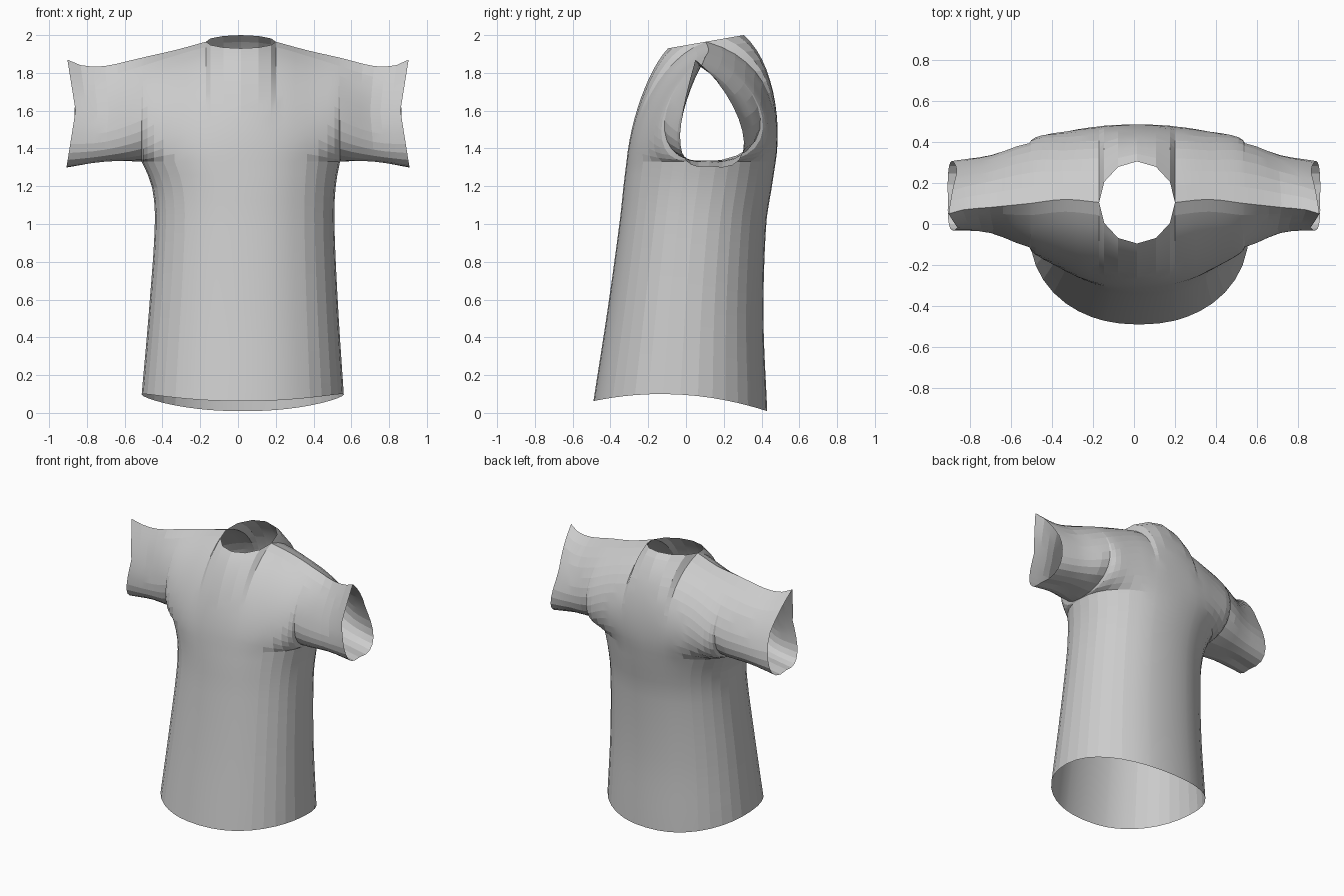
import bpy
import bmesh
import math

default_cube = bpy.data.objects.get("Cube")
if default_cube:
    bpy.data.objects.remove(default_cube, do_unlink=True)

ARMPIT_X, ARMPIT_Z = 0.525, 1.33
NECK_X, NECK_Y, NECK_WIDTH, NECK_DEPTH = 0.0, 0.105, 0.185, 0.2
CUFF_X = 0.86

# Torso rings: height, centre x, half width, front y, back y
TORSO = [
    (0.0, 0.025, 0.535, -0.49, 0.43),
    (0.5, 0.03, 0.5, -0.415, 0.41),
    (1.0, 0.035, 0.475, -0.35, 0.425),
    (1.2, 0.03, 0.488, -0.33, 0.455),
    (1.33, 0.015, 0.525, -0.315, 0.475),
]
# Chest and sleeve curve handles: distance from centre, lower y z, upper y z
FRONT = [
    (0.0, -0.295, 1.55, -0.2, 1.82),
    (0.2, -0.28, 1.53, -0.15, 1.87),
    (0.35, -0.25, 1.48, -0.13, 1.82),
    (0.525, -0.22, 1.34, -0.14, 1.72),
    (0.7, -0.14, 1.28, -0.04, 1.62),
    (0.86, -0.12, 1.26, -0.02, 1.62),
]
BACK = [
    (0.0, 0.51, 1.55, 0.46, 1.87),
    (0.2, 0.515, 1.54, 0.46, 1.87),
    (0.35, 0.53, 1.48, 0.43, 1.83),
    (0.525, 0.55, 1.33, 0.44, 1.76),
    (0.7, 0.45, 1.28, 0.37, 1.68),
    (0.86, 0.45, 1.24, 0.29, 1.68),
]
# Shoulder ridge and underarm line: distance from centre, y, z
RIDGE = [
    (0.185, 0.105, 1.965), (0.35, 0.12, 1.92), (0.525, 0.1, 1.88),
    (0.7, 0.08, 1.835), (0.8, 0.07, 1.84), (0.86, 0.05, 1.87),
]
UNDERARM = [(0.525, 0.08, 1.33), (0.7, 0.12, 1.335), (0.86, 0.12, 1.305)]


def sample(keys, x):
    """Smooth interpolation of a table of keys."""
    x = min(max(x, keys[0][0]), keys[-1][0])
    i = 0
    while i < len(keys) - 2 and x > keys[i + 1][0]:
        i += 1

    def slope(k, c):
        if k == 0 and keys[0][0] == 0:
            return 0 if keys is not TORSO else (keys[1][c] - keys[0][c]) / keys[1][0]
        a, b = keys[max(k - 1, 0)], keys[min(k + 1, len(keys) - 1)]
        return (b[c] - a[c]) / (b[0] - a[0])

    p, q = keys[i], keys[i + 1]
    h = q[0] - p[0]
    t = (x - p[0]) / h
    return [
        p[c] * (2 * t**3 - 3 * t**2 + 1) + q[c] * (3 * t**2 - 2 * t**3)
        + h * (slope(i, c) * (t**3 - 2 * t**2 + t) + slope(i + 1, c) * (t**3 - t**2))
        for c in range(1, len(p))
    ]


def torso_point(u, v, side):
    """Point on the torso: u across, v from hem to armpit."""
    cx, half, yf, yb = sample(TORSO, v * ARMPIT_Z)
    bulge = max(0, 1 - abs(u) ** 2.15) ** (1 / 2.15)
    y = (yf + yb) / 2 + side * bulge * (yb - yf) / 2
    hem = 0.1 - 0.29 * (y + 0.13) ** 2
    return (cx + u * half, y, hem + (ARMPIT_Z - hem) * v)


def upper_point(x, t, side):
    """Point on the chest, shoulder or sleeve: t from underarm to ridge."""
    d = abs(x)
    if d < ARMPIT_X:
        bottom = torso_point(x / ARMPIT_X, 1, side)[1:]
    else:
        bottom = sample(UNDERARM, d)
    if d < NECK_WIDTH:
        y = NECK_Y + side * NECK_DEPTH * math.sqrt(1 - (d / NECK_WIDTH) ** 2)
        top = (y, 1.965 + 0.175 * (y - NECK_Y))
    else:
        top = sample(RIDGE, d)
    ay, az, by, bz = sample(FRONT if side < 0 else BACK, d)
    s = 1 - t
    y, z = (
        s**3 * p + 3 * s * s * t * a + 3 * s * t * t * b + t**3 * q
        for p, a, b, q in zip(bottom, (ay, az), (by, bz), top)
    )
    # Sleeve openings lean outward at the top
    lean = min(max((d - ARMPIT_X) / (CUFF_X - ARMPIT_X), 0), 1)
    shift = 0.015 * (1 - lean) + math.copysign(0.16 * lean * (z - 1.6), x)
    return (x + shift, y, z)


def add_sheet(bm, rows):
    grid = [[bm.verts.new(p) for p in row] for row in rows]
    for r, s in zip(grid, grid[1:]):
        for i in range(len(r) - 1):
            bm.faces.new((r[i], r[i + 1], s[i + 1], s[i]))


# Column positions across the shirt, mirrored about the centre
half = [0.0925, 0.16, 0.185, 0.23, 0.29, 0.35, 0.41, 0.46, 0.495, 0.517, ARMPIT_X]
sleeve = [ARMPIT_X + (CUFF_X - ARMPIT_X) * k / 6 for k in range(1, 7)]
body_x = [-x for x in reversed(half)] + [0.0] + half
full_x = [-x for x in reversed(sleeve)] + body_x + sleeve
BODY_ROWS, UPPER_ROWS = 18, 12

bm = bmesh.new()
for side in (-1, 1):
    add_sheet(bm, [[torso_point(x / ARMPIT_X, k / BODY_ROWS, side) for x in body_x]
                   for k in range(BODY_ROWS + 1)])
    add_sheet(bm, [[upper_point(x, k / UPPER_ROWS, side) for x in full_x]
                   for k in range(UPPER_ROWS + 1)])
bmesh.ops.remove_doubles(bm, verts=bm.verts, dist=0.0005)
bmesh.ops.recalc_face_normals(bm, faces=bm.faces)

# Make sure the cloth faces outward
bm.faces.ensure_lookup_table()
chest = min(bm.faces, key=lambda f: f.calc_center_median().y)
if chest.normal.y > 0:
    bmesh.ops.reverse_faces(bm, faces=bm.faces)

mesh = bpy.data.meshes.new("shirt")
bm.to_mesh(mesh)
bm.free()
shirt = bpy.data.objects.new("shirt", mesh)
bpy.context.collection.objects.link(shirt)

# Plain grey cloth
cloth = bpy.data.materials.new("grey cloth")
cloth.use_nodes = True
grey = (0.6, 0.6, 0.6, 1)
cloth.diffuse_color = grey
cloth.node_tree.nodes["Principled BSDF"].inputs["Base Color"].default_value = grey
mesh.materials.append(cloth)

bpy.ops.object.select_all(action="DESELECT")
shirt.select_set(True)
bpy.context.view_layer.objects.active = shirt
bpy.ops.object.shade_smooth_by_angle(angle=math.radians(8))
